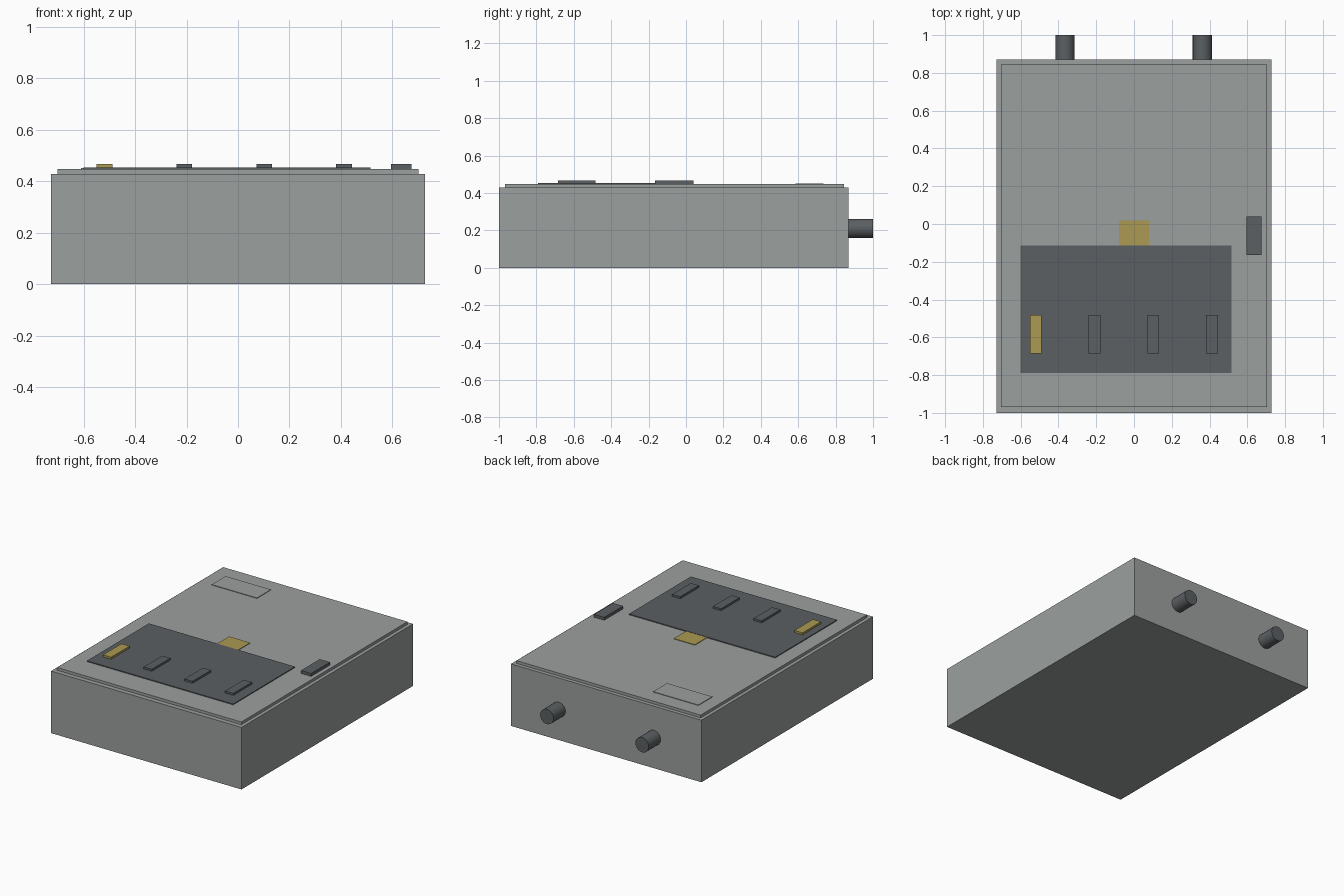
import bpy
import math

if "Cube" in bpy.data.objects:
    bpy.data.objects.remove(bpy.data.objects["Cube"])


def material(name, rgb):
    m = bpy.data.materials.new(name)
    m.diffuse_color = (*rgb, 1.0)
    m.use_nodes = True
    m.node_tree.nodes["Principled BSDF"].inputs["Base Color"].default_value = m.diffuse_color
    return m


GREY = material("case grey", (0.33, 0.35, 0.345))
DARK = material("dark grey", (0.105, 0.115, 0.122))
GOLD = material("dull gold", (0.41, 0.32, 0.085))


def box(name, x, y, z, mat):
    """Box from (min, max) ranges on each axis."""
    bpy.ops.mesh.primitive_cube_add(size=1, location=[sum(r) / 2 for r in (x, y, z)])
    ob = bpy.context.object
    ob.name = name
    ob.scale = [r[1] - r[0] for r in (x, y, z)]
    bpy.ops.object.transform_apply(location=False, rotation=False, scale=True)
    ob.data.materials.append(mat)
    return ob


LID = 0.447      # top of the raised lid
PANEL = 0.453    # top of the control panel
BUTTON = 0.467   # top of the buttons

# Case and raised lid
box("case", (-0.727, 0.727), (-1.0, 0.87), (0, 0.428), GREY)
box("lid", (-0.703, 0.703), (-0.968, 0.844), (0.428, LID), GREY)

# Control panel, gold tab behind it and a thin label plate at the back
box("control_panel", (-0.60, 0.516), (-0.79, -0.115), (LID, PANEL), DARK)
box("gold_tab", (-0.08, 0.08), (-0.115, 0.018), (LID, LID + 0.004), GOLD)
box("label_plate", (-0.61, -0.265), (0.585, 0.736), (LID, LID + 0.004), GREY)

# Row of four buttons, the first one gold
for i in range(4):
    cx = -0.52 + 0.311 * i
    box(f"button_{i + 1}", (cx - 0.031, cx + 0.031), (-0.685, -0.483),
        (PANEL, BUTTON), GOLD if i == 0 else DARK)

# Separate side button on the lid
box("side_button", (0.596, 0.674), (-0.165, 0.04), (LID, BUTTON), DARK)

# Two round sockets on the back
for side, cx in (("left", -0.365), ("right", 0.362)):
    bpy.ops.mesh.primitive_cylinder_add(vertices=24, radius=0.051, depth=0.14,
                                        location=(cx, 0.93, 0.211),
                                        rotation=(math.pi / 2, 0, 0))
    ob = bpy.context.object
    ob.name = f"{side}_socket"
    ob.data.materials.append(DARK)
    bpy.ops.object.shade_smooth_by_angle()
